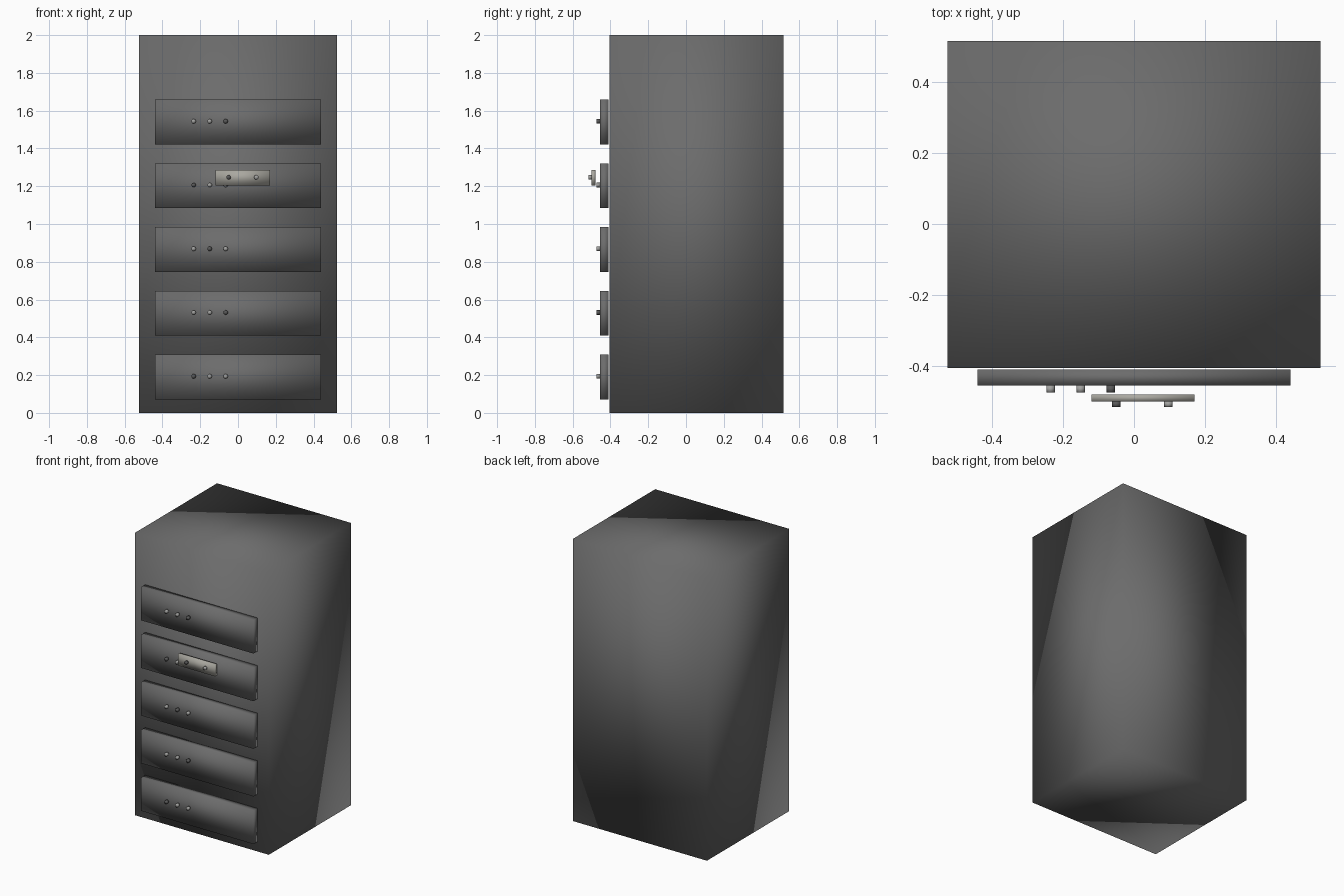
import bpy
from math import radians

cube = bpy.data.objects.get("Cube")
if cube:
    bpy.data.objects.remove(cube, do_unlink=True)


def make_material(name, r, g, b):
    mat = bpy.data.materials.new(name)
    mat.use_nodes = True
    mat.diffuse_color = (r, g, b, 1)
    mat.node_tree.nodes["Principled BSDF"].inputs["Base Color"].default_value = (r, g, b, 1)
    return mat


charcoal = make_material("charcoal", 0.15, 0.15, 0.15)
warm_grey = make_material("warm grey", 0.40, 0.39, 0.35)
dark_grey = make_material("dark grey", 0.10, 0.10, 0.10)
light_grey = make_material("light grey", 0.36, 0.36, 0.35)


def finish(obj, name, mat):
    obj.name = obj.data.name = name
    obj.data.materials.append(mat)
    obj.data.shade_smooth()
    return obj


def box(name, mat, low, high):
    """Soft-shaded box between two opposite corners."""
    centre = [(a + b) / 2 for a, b in zip(low, high)]
    bpy.ops.mesh.primitive_cube_add(size=1, location=centre)
    obj = bpy.context.object
    obj.scale = [b - a for a, b in zip(low, high)]
    bpy.ops.object.transform_apply(location=False, rotation=False, scale=True)
    return finish(obj, name, mat)


def stud(name, mat, x, z, front, back):
    """Small round peg pointing out of the front."""
    bpy.ops.mesh.primitive_cylinder_add(
        vertices=16, radius=0.012, depth=back - front,
        location=(x, (front + back) / 2, z), rotation=(radians(90), 0, 0))
    return finish(bpy.context.object, name, mat)


# Main cabinet
box("cabinet", charcoal, (-0.525, -0.405, 0), (0.525, 0.515, 2))

# Front panels, each with three studs, one of them dark
dark_positions = [0, 2, 1, 0, 2]
for row, dark in enumerate(dark_positions):
    z = 0.19 + row * 0.3375
    box(f"panel_{row + 1}", charcoal,
        (-0.44, -0.455, z - 0.118), (0.44, -0.41, z + 0.118))
    for col in range(3):
        stud(f"panel_{row + 1}_stud_{col + 1}",
             dark_grey if col == dark else light_grey,
             -0.235 + col * 0.085, z + 0.004, -0.475, -0.455)

# Small raised control plate with two buttons
box("control_plate", warm_grey, (-0.12, -0.50, 1.205), (0.17, -0.48, 1.287))
stud("dark_button", dark_grey, -0.05, 1.247, -0.515, -0.50)
stud("light_button", light_grey, 0.097, 1.247, -0.515, -0.50)
